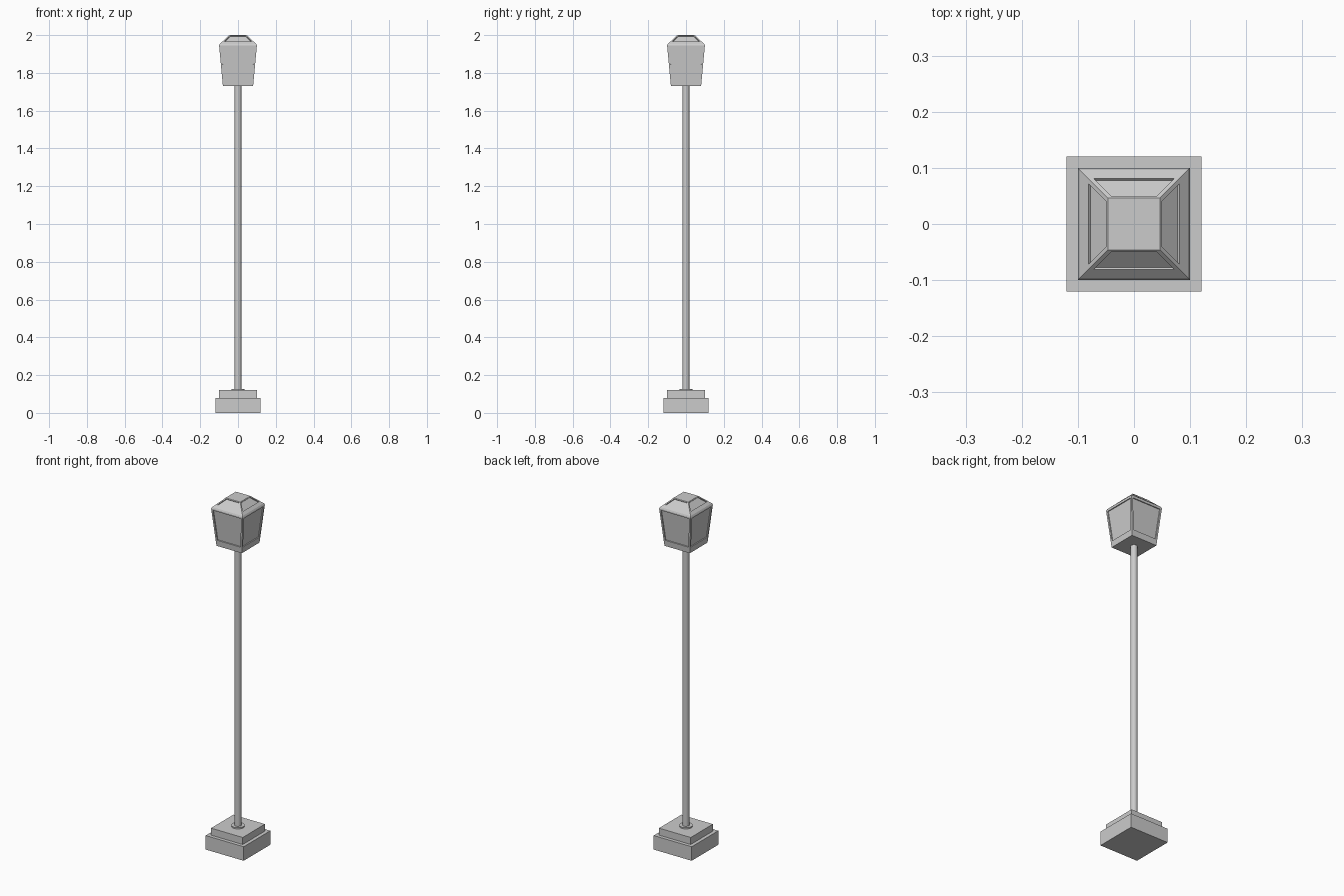
import bpy, bmesh
from math import pi
from mathutils import Matrix, Vector

if "Cube" in bpy.data.objects:
    bpy.data.objects.remove(bpy.data.objects["Cube"])


def box(name, size, z0, z1):
    bpy.ops.mesh.primitive_cube_add(size=1, location=(0, 0, (z0 + z1) / 2))
    ob = bpy.context.object
    ob.name = name
    ob.scale = (size, size, z1 - z0)
    return ob


def cylinder(name, radius, z0, z1):
    bpy.ops.mesh.primitive_cylinder_add(vertices=24, radius=radius, depth=z1 - z0,
                                        location=(0, 0, (z0 + z1) / 2))
    ob = bpy.context.object
    ob.name = name
    bpy.ops.object.shade_smooth_by_angle()
    return ob


def make_object(name, bm):
    bmesh.ops.remove_doubles(bm, verts=bm.verts, dist=1e-5)
    bmesh.ops.recalc_face_normals(bm, faces=bm.faces)
    me = bpy.data.meshes.new(name)
    bm.to_mesh(me)
    bm.free()
    bpy.context.collection.objects.link(bpy.data.objects.new(name, me))


def recessed_side(bm, low, high, v0, v1, margin, depth):
    """Four sloped sides between two (half width, z) rings, each with a sunken panel."""
    (a, za), (b, zb) = low, high

    def edge(v, inset):
        h, z = a + (b - a) * v, za + (zb - za) * v
        return [Vector((-h + inset, -h, z)), Vector((h - inset, -h, z))]

    def quad(v_low, v_high, inset):
        return edge(v_low, inset) + edge(v_high, inset)[::-1]

    outer, inner = quad(0, 1, 0), quad(v0, v1, margin)
    normal = Vector((0, -(zb - za), a - b)).normalized()
    sunk = [p - normal * depth for p in inner]
    for k in range(4):
        rot = Matrix.Rotation(k * pi / 2, 3, 'Z')
        rings = [[bm.verts.new(rot @ p) for p in ring] for ring in (outer, inner, sunk)]
        for r, s in zip(rings, rings[1:]):
            for i in range(4):
                j = (i + 1) % 4
                bm.faces.new((r[i], r[j], s[j], s[i]))
        bm.faces.new(rings[2])


def square(bm, half, z):
    return [bm.verts.new((x * half, y * half, z))
            for x, y in ((-1, -1), (1, -1), (1, 1), (-1, 1))]


# Stepped base and pole
box("base_lower_step", 0.24, 0, 0.08)
box("base_upper_step", 0.20, 0.08, 0.12)
cylinder("pole_collar", 0.035, 0.12, 0.127)
cylinder("pole", 0.018, 0.12, 1.735)

# Lantern: flared body, thin rim and hipped roof with sunken panels
bottom, brim, eave, crown = (0.08, 1.73), (0.10, 1.945), (0.096, 1.953), (0.046, 2.0)
bm = bmesh.new()
recessed_side(bm, bottom, brim, 0.16, 0.96, 0.010, 0.006)
recessed_side(bm, eave, crown, 0.29, 0.93, 0.009, 0.006)
lower, upper = square(bm, *brim), square(bm, *eave)
for i in range(4):
    j = (i + 1) % 4
    bm.faces.new((lower[i], lower[j], upper[j], upper[i]))
bm.faces.new(square(bm, *bottom))
bm.faces.new(square(bm, *crown))
make_object("lantern", bm)
